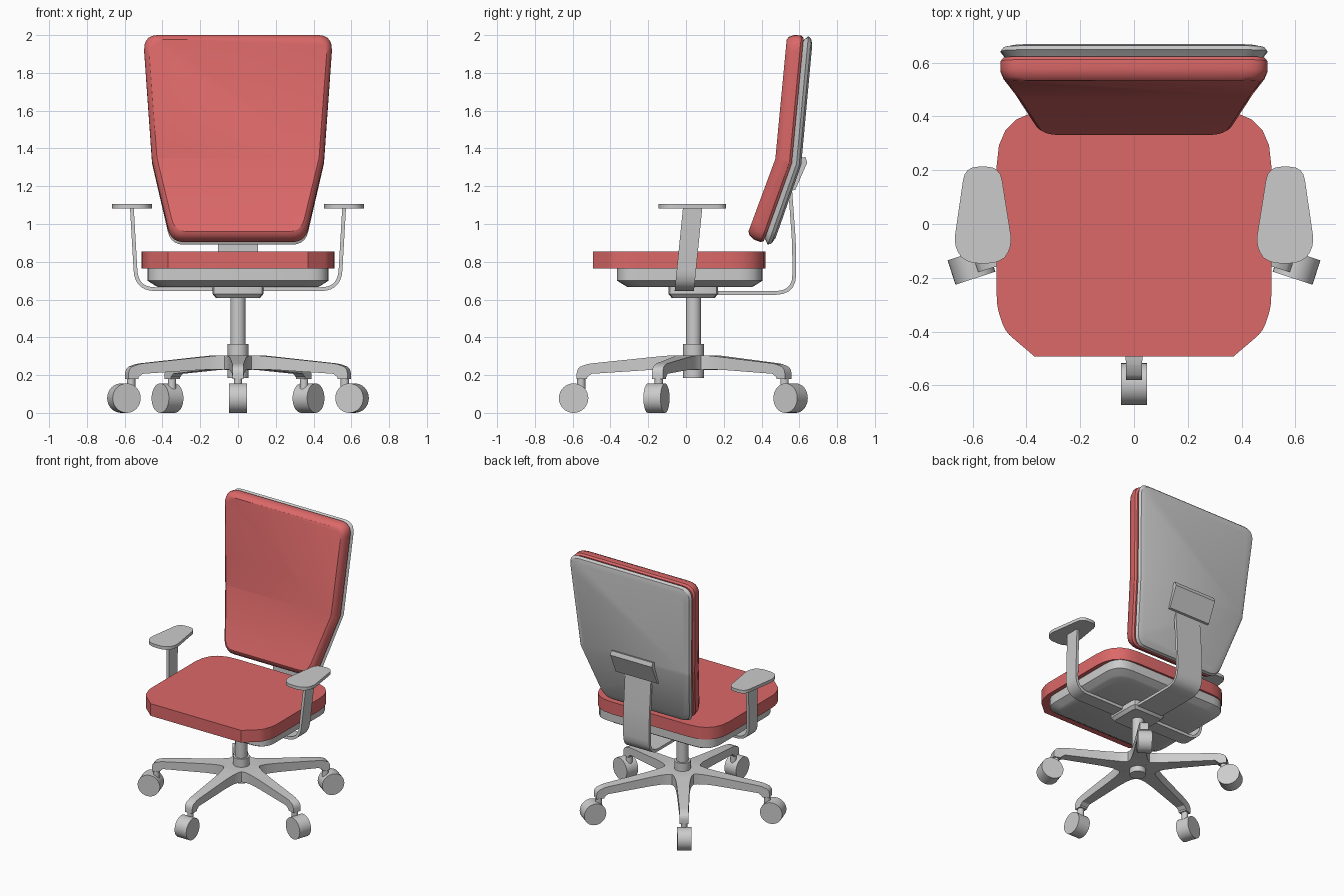
import bpy, bmesh, math
from mathutils import Vector, Matrix

if "Cube" in bpy.data.objects:
    bpy.data.objects.remove(bpy.data.objects["Cube"])

red = bpy.data.materials.new("red_fabric")
red.diffuse_color = (0.72, 0.14, 0.14, 1)
red.use_nodes = True
red.node_tree.nodes["Principled BSDF"].inputs["Base Color"].default_value = red.diffuse_color


def finish(name, bm, mat=None, angle=32):
    bmesh.ops.recalc_face_normals(bm, faces=bm.faces)
    for f in bm.faces:
        f.smooth = True
    for e in bm.edges:
        e.smooth = len(e.link_faces) == 2 and e.calc_face_angle(0) < math.radians(angle)
    me = bpy.data.meshes.new(name)
    bm.to_mesh(me)
    bm.free()
    ob = bpy.data.objects.new(name, me)
    bpy.context.collection.objects.link(ob)
    if mat:
        me.materials.append(mat)
    return ob


def rounded(corners, closed=True, n=5):
    """Round each (a, b, cut) corner with a short curve."""
    out, k = [], len(corners)
    for i, (a, b, cut) in enumerate(corners):
        c = Vector((a, b))
        if cut == 0 or (not closed and i in (0, k - 1)):
            out.append(c)
            continue
        p = c + (Vector(corners[i - 1][:2]) - c).normalized() * cut
        q = c + (Vector(corners[(i + 1) % k][:2]) - c).normalized() * cut
        for j in range(n + 1):
            t = j / n
            out.append(p * (1 - t) ** 2 + c * 2 * t * (1 - t) + q * t * t)
    return out


def mirrored(half):
    return half + [(-a, b, c) for a, b, c in reversed(half)]


def skin(bm, rings, cap=True):
    vs = [[bm.verts.new(p) for p in r] for r in rings]
    for r, s in zip(vs, vs[1:]):
        for i in range(len(r)):
            j = (i + 1) % len(r)
            bm.faces.new((r[i], r[j], s[j], s[i]))
    if cap:
        bm.faces.new(vs[0])
        bm.faces.new(vs[-1])


def layered(outline, layers):
    """Stack of outlines; each layer is (inset, height)."""
    bm = bmesh.new()
    xs, ys = [p.x for p in outline], [p.y for p in outline]
    cx, cy = (max(xs) + min(xs)) / 2, (max(ys) + min(ys)) / 2
    hx, hy = max(xs) - cx, max(ys) - cy
    skin(bm, [[(cx + (p.x - cx) * (1 - d / hx), cy + (p.y - cy) * (1 - d / hy), z)
               for p in outline] for d, z in layers])
    return bm


def strap(path, thick, width, place):
    """Flat bar along a 2D path; place(a, b, w) maps it into space."""
    rings = []
    for i, p in enumerate(path):
        d = (path[min(i + 1, len(path) - 1)] - path[max(i - 1, 0)]).normalized()
        n = Vector((-d.y, d.x)) * thick / 2
        rings.append([place(*(p + n * s), w * width / 2)
                      for s, w in ((1, 1), (1, -1), (-1, -1), (-1, 1))])
    bm = bmesh.new()
    skin(bm, rings)
    return bm


def cylinder(bm, r, depth, matrix, seg=28):
    bmesh.ops.create_cone(bm, cap_ends=True, segments=seg, radius1=r, radius2=r,
                          depth=depth, matrix=matrix)


# Seat cushion, pan and mechanism
seat = rounded(mirrored([(.37, -.492, 0), (.478, -.40, .03), (.51, -.31, .04), (.51, .42, .2)]))
finish("seat_cushion", layered(seat, [(0, .765), (0, .855)]), red)
pan = rounded(mirrored([(.48, -.365, .11), (.48, .405, .13)]))
finish("seat_pan", layered(pan, [(.055, .667), (.04, .675), (0, .70), (0, .768)]))
box = rounded(mirrored([(.135, -.093, .03), (.135, .17, .03)]), n=2)
finish("mechanism", layered(box, [(.018, .608), (0, .63), (0, .67)]))

# Backrest: flat layered slabs, cut at the bend, then bent backwards
KINK = 1.345


def lean(t):
    if t < KINK:
        return .473 + (t - KINK) * .37, .37
    return .473 + (t - KINK) * .095, .095


def bend(bm):
    bmesh.ops.bisect_plane(bm, geom=bm.verts[:] + bm.edges[:] + bm.faces[:],
                           plane_co=(0, KINK, 0), plane_no=(0, 1, 0))
    for v in bm.verts:
        x, t, d = v.co
        y, slope = lean(t)
        if abs(t - KINK) < 1e-3:
            slope = .23
        v.co = (x, y + d, t - slope * d)
    return bm


back = rounded(mirrored([(.355, .932, .07), (.455, KINK, 0), (.503, 2.005, .085)]))
finish("back_cushion", bend(layered(back, [(.028, 0), (.012, .012), (0, .04), (0, .075), (.01, .088)])), red)
finish("back_shell", bend(layered(back, [(.03, .08), (.02, .092), (0, .112), (.012, .128), (.045, .137)])))

# Back support strap and its bracket
spine = rounded([(.10, .635, 0), (.574, .635, .1), (.572, .90, .06), (.55, 1.20, 0)], closed=False)
finish("back_support", strap(spine, .02, .212, lambda a, b, w: (w, a, b)))
profile = [(.53, 1.172), (.578, 1.18), (.642, 1.325), (.632, 1.355), (.59, 1.345)]
bm = bmesh.new()
skin(bm, [[(x, y, z) for y, z in profile] for x in (-.17, .17)])
finish("back_bracket", bm)

# Armrests
pad = rounded([(.62, -.146, .04), (.672, -.09, .05), (.628, .213, .05), (.498, .213, .05),
               (.45, -.09, .05), (.50, -.146, .04)], n=4)
arm = rounded([(0, .655, 0), (.537, .655, .1), (.562, 1.09, 0)], closed=False, n=7)
for side, s in (("right", 1), ("left", -1)):
    finish(side + "_arm_pad", layered([Vector((p.x * s, p.y)) for p in pad],
                                      [(0, 1.083), (0, 1.106)]))
    finish(side + "_arm_support", strap(arm, .02, .102, lambda a, b, w: (
        a * s, w - .008 + (b - .655) * .1, b)))

# Gas column and hub
CY = .04
bm = bmesh.new()
cylinder(bm, .04, .30, Matrix.Translation((0, CY, .47)))
finish("column", bm)
bm = bmesh.new()
cylinder(bm, .055, .18, Matrix.Translation((0, CY, .275)))
finish("hub", bm)

# Five-star base: sections are (radius, half width, top, bottom)
sections = [(.0, .004, .305, .225), (.10, .0727, .305, .228), (.125, .06, .304, .229),
            (.17, .05, .30, .23), (.25, .043, .292, .226), (.54, .031, .262, .207),
            (.562, .03, .258, .19), (.565, .03, .257, .18), (.60, .03, .245, .18),
            (.614, .03, .23, .18), (.619, .03, .21, .18)]
base, wheels = bmesh.new(), []
for i in range(5):
    turn = Matrix.Translation((0, CY, 0)) @ Matrix.Rotation(math.radians(-90 + 72 * i), 4, 'Z')
    skin(base, [[turn @ Vector(p) for p in ((r, w, t), (r, -w, t), (r, -w, b), (r, w, b))]
                for r, w, t, b in sections])
    # Caster wheel and stem
    bm = bmesh.new()
    cylinder(bm, .078, .095, turn @ Matrix.Translation((.635, 0, .078)) @ Matrix.Rotation(math.pi / 2, 4, 'X'), 32)
    finish(f"caster_wheel_{i + 1}", bm)
    bm = bmesh.new()
    cylinder(bm, .022, .09, turn @ Matrix.Translation((.595, 0, .145)), 16)
    finish(f"caster_stem_{i + 1}", bm)
finish("star_base", base)
